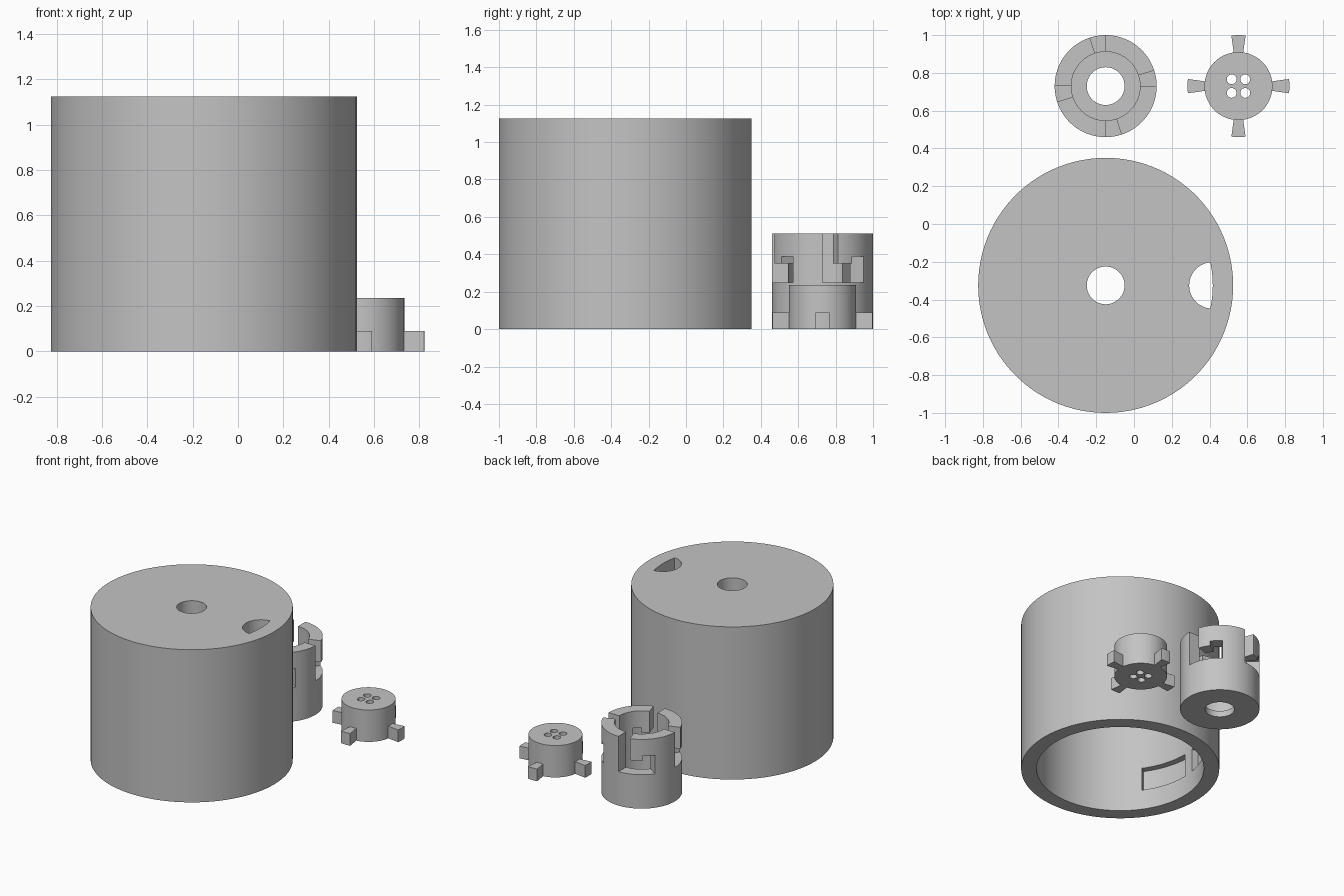
import bpy, bmesh
from math import sin, cos, pi, radians, hypot

cube = bpy.data.objects.get("Cube")
if cube:
    bpy.data.objects.remove(cube, do_unlink=True)

grey = bpy.data.materials.new("plain grey")
grey.use_nodes = True
grey.diffuse_color = (0.55, 0.55, 0.55, 1)
grey.node_tree.nodes["Principled BSDF"].inputs["Base Color"].default_value = (0.55, 0.55, 0.55, 1)


def finish(bm, name, loc=(0, 0)):
    bmesh.ops.recalc_face_normals(bm, faces=bm.faces)
    mesh = bpy.data.meshes.new(name)
    bm.to_mesh(mesh)
    bm.free()
    mesh.materials.append(grey)
    obj = bpy.data.objects.new(name, mesh)
    bpy.context.collection.objects.link(obj)
    obj.location = (loc[0], loc[1], 0)
    return obj


def prism(name, outline, z0, z1, loc=(0, 0)):
    """Extrude a flat outline from z0 up to z1."""
    bm = bmesh.new()
    low = [bm.verts.new((x, y, z0)) for x, y in outline]
    high = [bm.verts.new((x, y, z1)) for x, y in outline]
    bm.faces.new(low)
    bm.faces.new(high)
    for i in range(len(low)):
        j = (i + 1) % len(low)
        bm.faces.new((low[i], low[j], high[j], high[i]))
    return finish(bm, name, loc)


def arc(r, a0, a1, n):
    angles = [radians(a0 + (a1 - a0) * i / n) for i in range(n + 1)]
    return [(r * cos(a), r * sin(a)) for a in angles]


def circle(r, n, cx=0, cy=0):
    return [(cx + r * cos(2 * pi * i / n), cy + r * sin(2 * pi * i / n)) for i in range(n)]


def sector(name, r0, r1, a0, a1, z0, z1, loc):
    """A block bounded by two arcs and two radial sides."""
    outline = arc(r1, a0, a1, 10) + arc(r0, a1, a0, 10)
    return prism(name, outline, z0, z1, loc)


def lathe(name, profile, loc, n=100):
    """Spin a closed (radius, z) profile into a hollow solid."""
    bm = bmesh.new()
    rings = [[bm.verts.new((r * x, r * y, z)) for x, y in circle(1, n)] for r, z in profile]
    for k, ring in enumerate(rings):
        after = rings[(k + 1) % len(rings)]
        for i in range(n):
            j = (i + 1) % n
            bm.faces.new((ring[i], ring[j], after[j], after[i]))
    return finish(bm, name, loc)


def combine(target, tools, operation):
    bpy.context.view_layer.objects.active = target
    for tool in tools:
        tool.hide_render = True
        mod = target.modifiers.new("cut", 'BOOLEAN')
        mod.operation = operation
        mod.solver = 'EXACT'
        mod.object = tool
        bpy.ops.object.modifier_apply(modifier=mod.name)
        bpy.data.objects.remove(tool, do_unlink=True)


def smooth(obj):
    bpy.ops.object.select_all(action='DESELECT')
    obj.select_set(True)
    bpy.context.view_layer.objects.active = obj
    bpy.ops.object.shade_smooth_by_angle(angle=radians(30))


# Large cover: open below, with a centre hole and a D-shaped hole in its top
cover_at = (-0.15, -0.325)
cover_in, ceiling, cover_top = 0.57, 1.02, 1.125
cover = lathe("cover", [(0.675, 0), (0.675, cover_top), (0.1, cover_top),
                        (0.1, ceiling), (cover_in, ceiling), (cover_in, 0)], cover_at)
d_outline = []
for x, y in circle(0.123, 48, 0.565):
    k = min(1, 0.567 / hypot(x, y))
    d_outline.append((x * k, y * k))
cuts = [prism("d_hole_cutter", d_outline, ceiling - 0.05, cover_top + 0.1, cover_at)]
# Two shallow recesses inside the wall
for start in (135, 179):
    cuts.append(sector("recess_cutter", 0.53, 0.617, start, start + 36, 0.15, 0.322, cover_at))
combine(cover, cuts, 'DIFFERENCE')
smooth(cover)

# Socket: a cup with four hooked locking slots
socket_at = (-0.15, 0.73)
socket_top = 0.51
socket = lathe("socket", [(0.27, 0), (0.27, socket_top), (0.182, socket_top),
                          (0.182, 0.045), (0.1, 0.045), (0.1, 0)], socket_at)
cuts = []
for q in range(4):
    a = 90 * q
    outline = [(0, socket_top + 0.1), (18, 0.352), (36, 0.387)]
    # entry, channel and upturned end, each overlapping the one before
    for k, (offset, top) in enumerate(outline):
        begin = a + offset - (4 if k == 1 else 0)
        low = 0.25
        cuts.append(sector("slot_cutter", 0.14, 0.32, begin, a + offset + 18, low, top, socket_at))
combine(socket, cuts, 'DIFFERENCE')
smooth(socket)

# Plug: a short cylinder with four lugs and four through holes
plug_at = (0.553, 0.73)
plug = prism("plug", circle(0.18, 80), 0, 0.235, plug_at)
holes = [prism("hole_cutter", circle(0.026, 24, 0.036 * sx, 0.036 * sy), -0.1, 0.4, plug_at)
         for sx in (-1, 1) for sy in (-1, 1)]
combine(plug, holes, 'DIFFERENCE')
smooth(plug)
for q in range(4):
    lug = sector("plug_lug_%d" % (q + 1), 0.165, 0.27, 90 * q - 8, 90 * q + 8, 0, 0.09, plug_at)
    smooth(lug)
